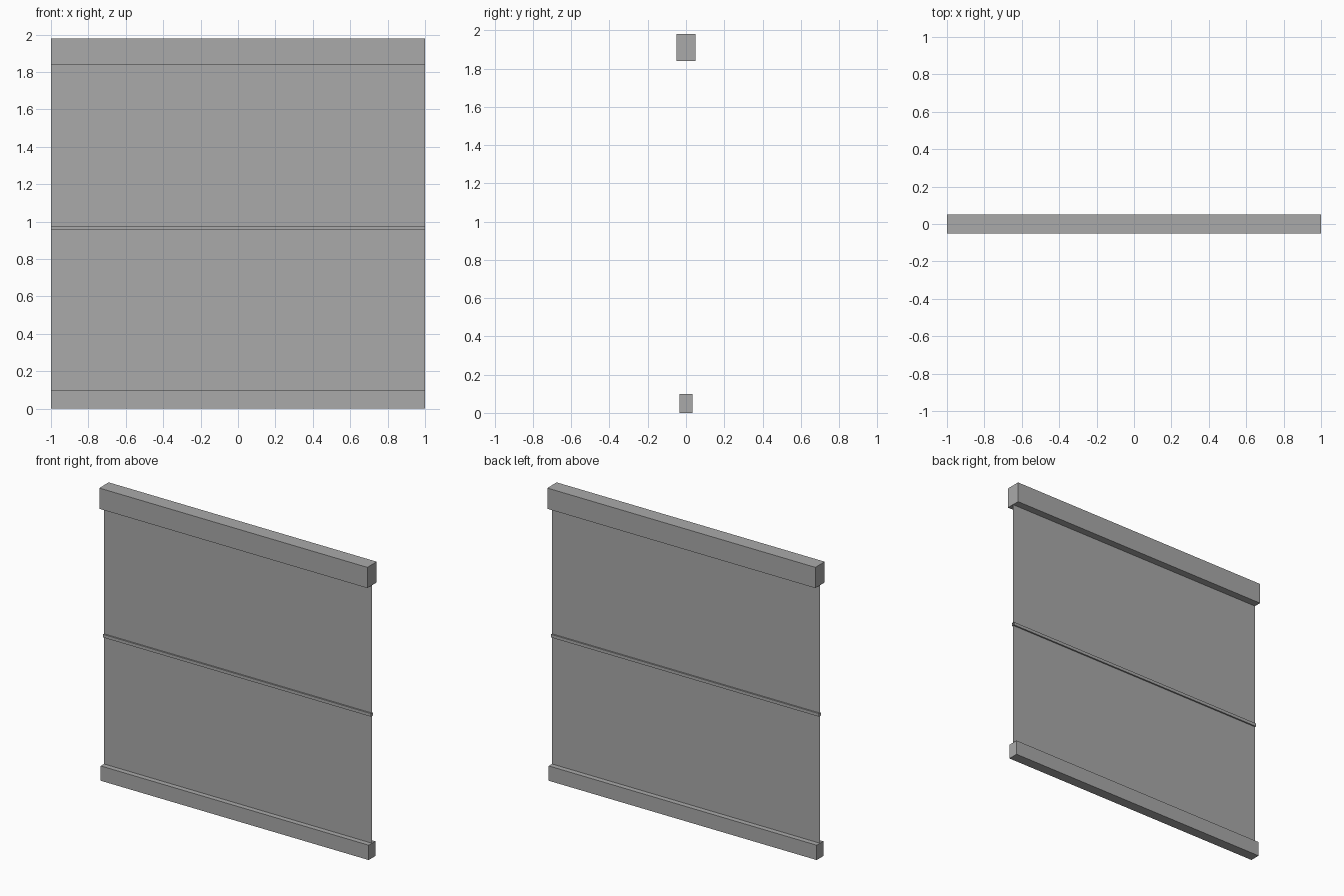
import bpy
import bmesh
from mathutils import Matrix

WIDTH = 2.0
default = bpy.data.objects.get("Cube")
if default:
    bpy.data.objects.remove(default)

# One neutral grey for every part
grey = bpy.data.materials.new("neutral grey")
grey.use_nodes = True
colour = (0.4, 0.4, 0.4, 1)
grey.diffuse_color = colour
grey.node_tree.nodes["Principled BSDF"].inputs["Base Color"].default_value = colour


def add_part(name, bm):
    mesh = bpy.data.meshes.new(name)
    bm.to_mesh(mesh)
    bm.free()
    mesh.materials.append(grey)
    obj = bpy.data.objects.new(name, mesh)
    bpy.context.collection.objects.link(obj)
    return obj


def bar(name, depth, bottom, top, capped=True):
    """Full-width rectangular bar, optionally with open ends."""
    bm = bmesh.new()
    place = Matrix.Translation((0, 0, (bottom + top) / 2))
    size = Matrix.Diagonal((WIDTH, depth, top - bottom, 1))
    bmesh.ops.create_cube(bm, size=1, matrix=place @ size)
    if not capped:
        ends = [f for f in bm.faces if abs(f.normal.x) > 0.9]
        bmesh.ops.delete(bm, geom=ends, context="FACES_ONLY")
    return add_part(name, bm)


def sheet(name, bottom, top):
    """Flat upright sheet of fabric."""
    bm = bmesh.new()
    corners = ((-1, bottom), (1, bottom), (1, top), (-1, top))
    bm.faces.new([bm.verts.new((x * WIDTH / 2, 0, z)) for x, z in corners])
    return add_part(name, bm)


# Rails at the top and bottom, thin batten across the middle
bar("head_rail", 0.1, 1.84, 1.98)
bar("bottom_rail", 0.07, 0, 0.1)
bar("middle_batten", 0.02, 0.957, 0.978, capped=False)

# Fabric between the rails
sheet("fabric", 0.1, 1.84)
